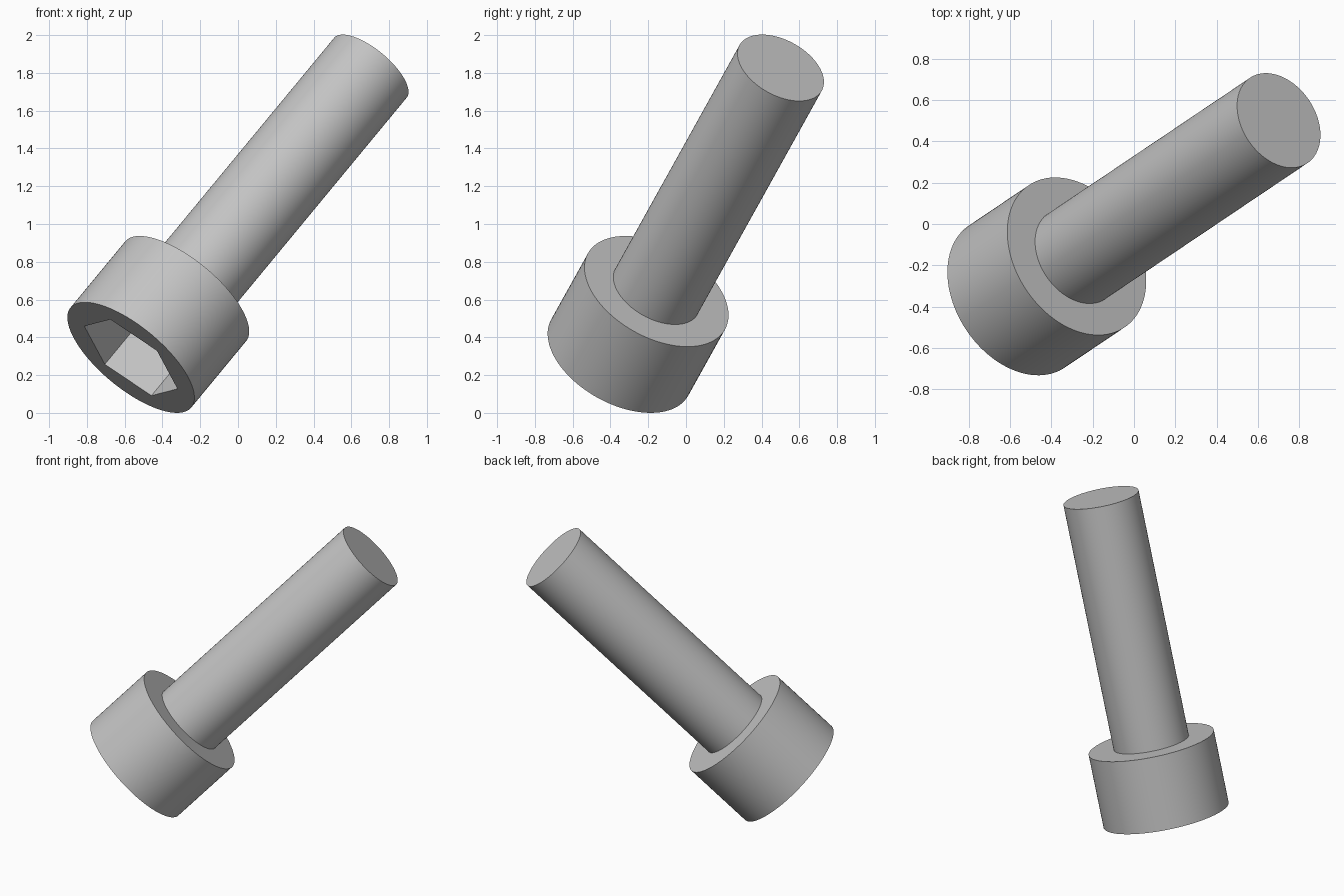
import bpy
import bmesh
from mathutils import Matrix, Vector

default = bpy.data.objects.get("Cube")
if default:
    bpy.data.objects.remove(default, do_unlink=True)

# Bolt proportions
HEAD_R, HEAD_H = 0.415, 0.495
SHAFT_R, LENGTH = 0.249, 2.165
SOCKET_R, SOCKET_DEPTH = 0.305, 0.28

# Tilted frame: z runs along the bolt, y points at a socket corner
axis = Vector((0.586, 0.394, 0.709)).normalized()
corner = Vector((0.245, -0.068, -0.165))
corner = (corner - axis * corner.dot(axis)).normalized()
side = corner.cross(axis)
base = Vector((-0.567, -0.351, 0.293))
frame = Matrix.Translation(base) @ Matrix((side, corner, axis)).transposed().to_4x4()

steel = bpy.data.materials.new("grey steel")
steel.use_nodes = True
colour = (0.55, 0.55, 0.55, 1)
steel.diffuse_color = colour
steel.node_tree.nodes["Principled BSDF"].inputs["Base Color"].default_value = colour


def cylinder(name, radius, start, end, sides):
    """Capped prism between two heights along the bolt axis."""
    bm = bmesh.new()
    bmesh.ops.create_cone(bm, cap_ends=True, segments=sides, radius1=radius,
                          radius2=radius, depth=end - start,
                          matrix=Matrix.Translation((0, 0, (start + end) / 2)))
    mesh = bpy.data.meshes.new(name)
    bm.to_mesh(mesh)
    bm.free()
    mesh.materials.append(steel)
    obj = bpy.data.objects.new(name, mesh)
    obj.matrix_world = frame
    bpy.context.collection.objects.link(obj)
    return obj


def activate(obj):
    bpy.ops.object.select_all(action="DESELECT")
    obj.select_set(True)
    bpy.context.view_layer.objects.active = obj


# Head, shaft and the cutter for the hexagonal socket
head = cylinder("bolt_head", HEAD_R, 0, HEAD_H, 96)
shaft = cylinder("bolt_shaft", SHAFT_R, HEAD_H - 0.02, LENGTH, 96)
cutter = cylinder("socket_cutter", SOCKET_R, -0.1, SOCKET_DEPTH, 6)
cutter.hide_render = True

# Cut the socket into the underside of the head
cut = head.modifiers.new("hex socket", "BOOLEAN")
cut.operation = "DIFFERENCE"
cut.solver = "EXACT"
cut.object = cutter
bpy.context.view_layer.update()
activate(head)
bpy.ops.object.modifier_apply(modifier=cut.name)
bpy.data.objects.remove(cutter, do_unlink=True)

# Smooth round sides, crisp rims
for part in (head, shaft):
    activate(part)
    bpy.ops.object.shade_smooth_by_angle(angle=0.52)
